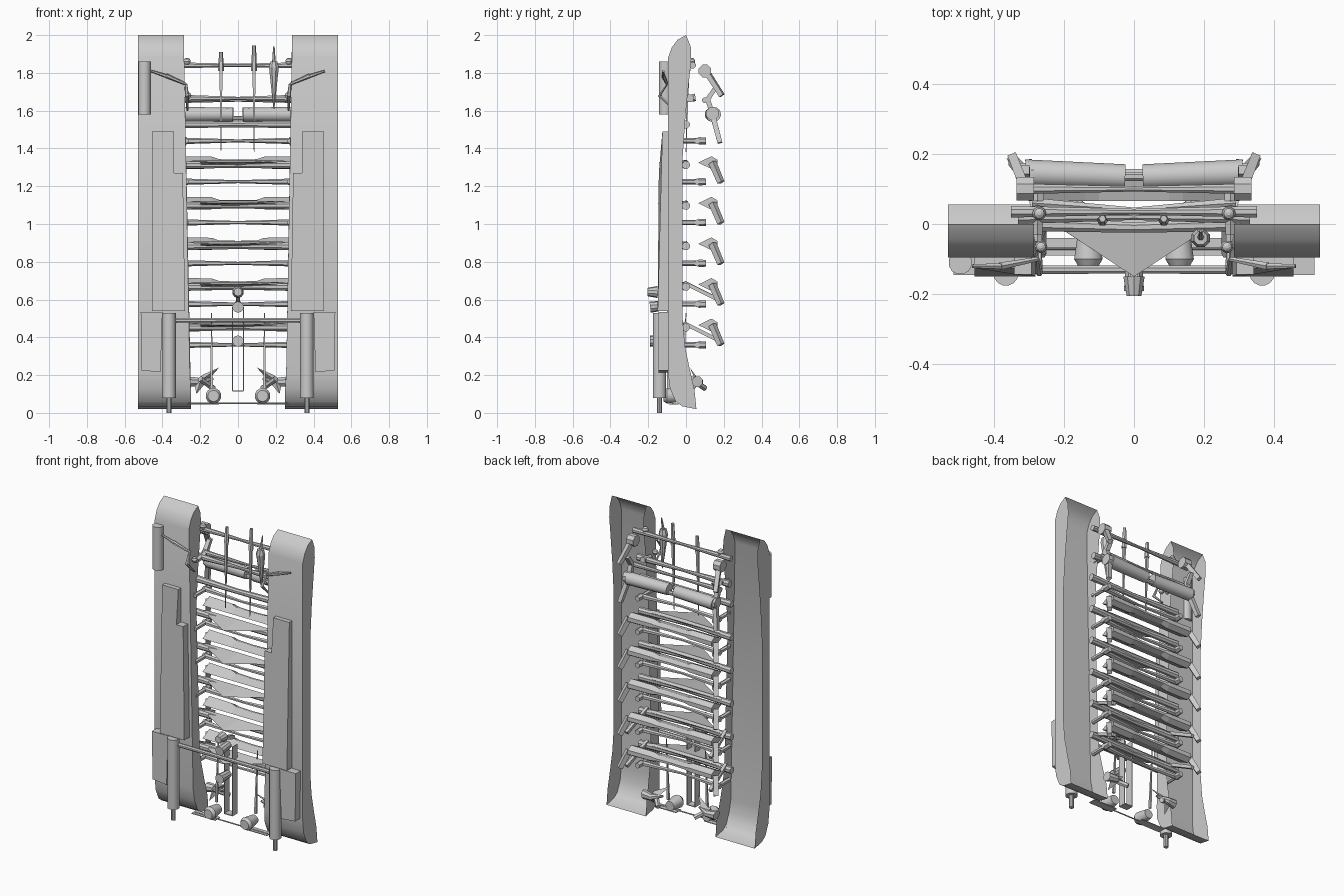
import bpy, bmesh, math
from mathutils import Vector


def mesh(name, verts, faces):
    me = bpy.data.meshes.new(name)
    bm = bmesh.new()
    vs = [bm.verts.new(v) for v in verts]
    for f in faces:
        bm.faces.new([vs[i] for i in f])
    bmesh.ops.recalc_face_normals(bm, faces=bm.faces)
    bm.to_mesh(me)
    bm.free()
    ob = bpy.data.objects.new(name, me)
    bpy.context.collection.objects.link(ob)
    return ob


def loft(name, rings, skip=()):
    n = len(rings[0])
    verts = [v for r in rings for v in r]
    faces = [list(range(n)), list(range(len(verts) - n, len(verts)))]
    for k in range(len(rings) - 1):
        for i in range(n):
            j = (i + 1) % n
            if i not in skip:
                faces.append([k * n + i, k * n + j, (k + 1) * n + j, (k + 1) * n + i])
    return mesh(name, verts, faces)


def rod(name, pts, radii, n=8):
    """Tapered polygonal bar along a straight or gently bent path."""
    pts = [Vector(p) for p in pts]
    d = (pts[-1] - pts[0]).normalized()
    ref = Vector((0, 0, 1)) if abs(d.z) < 0.9 else Vector((1, 0, 0))
    u = d.cross(ref).normalized()
    v = d.cross(u)
    rings = []
    for p, r in zip(pts, radii):
        rings.append([p + r * (math.cos(a) * u + math.sin(a) * v)
                      for a in [2 * math.pi * (i + 0.5) / n for i in range(n)]])
    return loft(name, rings)


def box(name, x0, x1, y0, y1, z0, z1):
    return loft(name, [[(x0, y0, z), (x1, y0, z), (x1, y1, z), (x0, y1, z)] for z in (z0, z1)])


def ball(name, p, r):
    x, y, z = p
    return rod(name, [(x, y, z - r), (x, y, z - r * .7), (x, y, z), (x, y, z + r * .7), (x, y, z + r)],
               [r * .25, r * .72, r, r * .72, r * .25], 10)


def cross(name, y, z, r_end, r_mid, half, bow=0.0, n=8):
    rod(name, [(-half, y, z), (0, y - bow, z), (half, y, z)], [r_end, r_mid, r_end], n)


# Side hull profile: (y, z, inner x); the first nine points are the curved front, the rest the open back
hull = [(0, 2.0, .285), (-.045, 1.975, .285), (-.075, 1.935, .285), (-.095, 1.88, .285),
        (-.095, .21, .255), (-.085, .13, .25), (-.055, .06, .25), (-.02, .035, .25), (.055, .02, .25),
        (.045, .12, .25), (.02, .23, .255), (-.005, .35, .26), (-.018, .5, .265), (-.018, 1.35, .285),
        (-.003, 1.57, .285), (.015, 1.75, .285), (.028, 1.87, .285), (.025, 1.94, .285)]

for s in (-1, 1):
    loft("side_hull", [[(s * x, y, z) for y, z, x in hull], [(s * .53, y, z) for y, z, x in hull]],
         skip=range(8, len(hull)))

    # Front armour, notched near the top
    arm = [(.455, .54), (.455, 1.49), (.34, 1.49), (.34, 1.27), (.292, 1.27), (.28, .54)]
    loft("front_armour", [[(s * x, -.096, z) for x, z in arm],
                          [(s * x, -.15 + .025 * max(0, (z - 1.2) / .29), z) for x, z in arm]])
    low = [(.41, .215), (.51, .225), (.515, .535), (.4, .535)]
    loft("lower_armour", [[(s * x, y, z) for x, z in low] for y in (-.096, -.145)])

    # Piston cylinders
    rod("piston_sleeve", [(s * .365, -.14, .08), (s * .365, -.14, .53)], [.036, .036], 14)
    rod("piston_foot", [(s * .365, -.14, 0), (s * .365, -.14, .09)], [.014, .014], 10)

    # Upper linkage at the back
    x = s * .31
    rod("upper_joint", [(x - .025, .1, 1.81), (x + .025, .1, 1.81)], [.036, .036])
    rod("upper_link", [(x, .1, 1.82), (s * .345, .19, 1.68)], [.02, .018], 4)
    rod("middle_link", [(x, .155, 1.72), (x, .115, 1.66), (x, .14, 1.58)], [.018, .02, .02], 4)
    rod("roller_joint", [(x - .015, .14, 1.585), (x + .025, .14, 1.585)], [.036, .036])
    rod("roller_link", [(x, .14, 1.58), (s * .345, .18, 1.43)], [.02, .018], 4)
    rod("roller", [(s * .025, .135, 1.58), (s * .31, .145, 1.58)], [.036, .04], 14)
    rod("top_bracket", [(s * .275, -.03, 1.66), (s * .275, .05, 1.67)], [.016, .02], 6)
    ball("top_rod_knob", (s * .27, .03, 1.86), .02)

    # Front chain rods and hooks
    rod("chain_rod", [(s * .46, -.12, 1.81), (s * .37, -.12, 1.78)], [.006, .01], 6)
    rod("chain_link", [(s * .38, -.12, 1.785), (s * .275, -.1, 1.74)], [.012, .007], 6)
    rod("hook_shank", [(s * .275, -.1, 1.74), (s * .27, -.14, 1.68), (s * .268, -.06, 1.6)], [.007, .01, .005], 6)
    ball("hook_ball", (s * .265, -.065, 1.68), .018)

    # Lower claws, thrusters and fins
    rod("lower_cone", [(s * .26, .06, .165), (s * .2, .07, .165), (s * .13, .05, .18)], [.03, .022, .006])
    rod("claw", [(s * .2, .03, .18), (s * .13, .1, .13)], [.016, .016], 6)
    for a, b in ((.10, .24), (.22, .1)):
        mesh("claw_blade", [(s * a, .02, b), (s * .19, .05, .2), (s * .23, .06, .15), (s * .17, .075, .16)],
             [(0, 1, 2), (0, 2, 3), (0, 3, 1), (1, 2, 3)])
    rod("thruster", [(s * .13, -.12, .09), (s * .13, -.1, .09), (s * .13, -.02, .09)], [.03, .042, .03], 12)
    rod("long_spike", [(s * .14, -.02, .13), (s * .14, .0, .53)], [.01, .003], 4)
    box("bottom_fin", s * .1, s * .27, -.09, -.04, .045, .05)

# Repeating rungs: bladed front bar, pointed back beam and connecting arms
for k in range(5):
    z = 1.325 - k * .215
    # Pyramid-like blade pointing forward
    rings = []
    for x, tip, t in ((-.26, .0, .006), (-.235, .005, .012), (0, -.15, .014), (.235, .005, .012), (.26, .0, .006)):
        rings.append([(x, tip, z), (x, .004, z + t), (x, .016, z), (x, .004, z - t)])
    loft("front_blade", rings)
    # Back beam, thicker at its ends
    rings = []
    for x, t, b in ((-.3, .034, 0), (-.14, .032, .004), (-.1, .018, .008), (0, .016, .012),
                    (.1, .018, .008), (.14, .032, .004), (.3, .034, 0)):
        rings.append([(x, .065, z), (x, .135 - b, z + t), (x, .168 - b, z + t * .4),
                      (x, .168 - b, z - t * .4), (x, .135 - b, z - t)])
    loft("back_beam", rings)
    for s in (-1, 1):
        rod("beam_arm", [(s * .31, .14, z), (s * .345, .185, z - .105)], [.022, .02], 4)
        if k > 2:
            rod("beam_strut", [(s * .28, -.01, z + .01), (s * .3, .18, z - .085)], [.014, .014], 4)

for k in range(6):
    z = 1.53 - k * .215
    cross("front_rod", 0, z - .003, .022, .016, .33, .01)
    z = 1.44 - k * .216
    cross("thin_rod", .06, z, .017, .008, .29, .02, 6)
    for s in (-1, 1):
        rod("rod_arm", [(s * .275, -.05, z), (s * .275, .07, z)], [.014, .014], 6)
        rod("rod_arm_cap", [(s * .275, .065, z), (s * .275, .105, z)], [.02, .018], 6)

# Upper cross rods
cross("top_rod", .035, 1.84, .018, .009, .35)
cross("upper_rod", .02, 1.665, .022, .009, .33)
cross("upper_back_rod", .1, 1.655, .016, .008, .32)
rod("roller_axle", [(-.04, .135, 1.56), (.04, .135, 1.56)], [.014, .014])
cross("piston_bar", -.13, .49, .014, .012, .35)
cross("bottom_bar", -.07, .05, .004, .004, .26)

# Hanging blades
for x, top, tip in ((-.09, 1.91, 1.39), (.085, 1.945, 1.38)):
    rod("blade", [(x, .0, tip), (x, .01, 1.82)], [.002, .012], 4)
    rod("blade_grip", [(x, .01, 1.81), (x, .015, top)], [.016, .01], 6)
rod("dagger", [(.19, -.03, 1.61), (.19, -.04, 1.83), (.19, -.04, 1.86)], [.003, .028, .02], 8)
rod("dagger_grip", [(.19, -.04, 1.85), (.19, -.02, 1.94)], [.01, .004], 6)

# Capsule on one hull
rod("hull_canister", [(-.495, -.11, 1.58), (-.495, -.11, 1.86)], [.034, .034], 12)

# Centre frame with lamps
for s in (-1, 1):
    box("centre_rail", s * .026, s * .031, -.1, -.05, .115, .56)
box("centre_foot", -.03, .03, -.1, -.05, .112, .118)
rod("centre_lamp", [(0, -.19, .38), (0, -.1, .38)], [.03, .024], 10)
rod("centre_hook", [(0, -.19, .56), (0, -.1, .57)], [.03, .024], 10)
rod("centre_cap", [(0, -.205, .64), (0, -.15, .64)], [.022, .032], 10)
rod("centre_arm", [(0, -.17, .64), (0, -.05, .6)], [.016, .016], 4)

# Smooth the curved skins and cylinders
for ob in bpy.data.objects:
    ob.select_set(ob.name.startswith(("side_hull", "roller", "piston", "thruster", "hull")))
    if ob.select_get():
        bpy.context.view_layer.objects.active = ob
bpy.ops.object.shade_smooth_by_angle(angle=math.radians(35))
